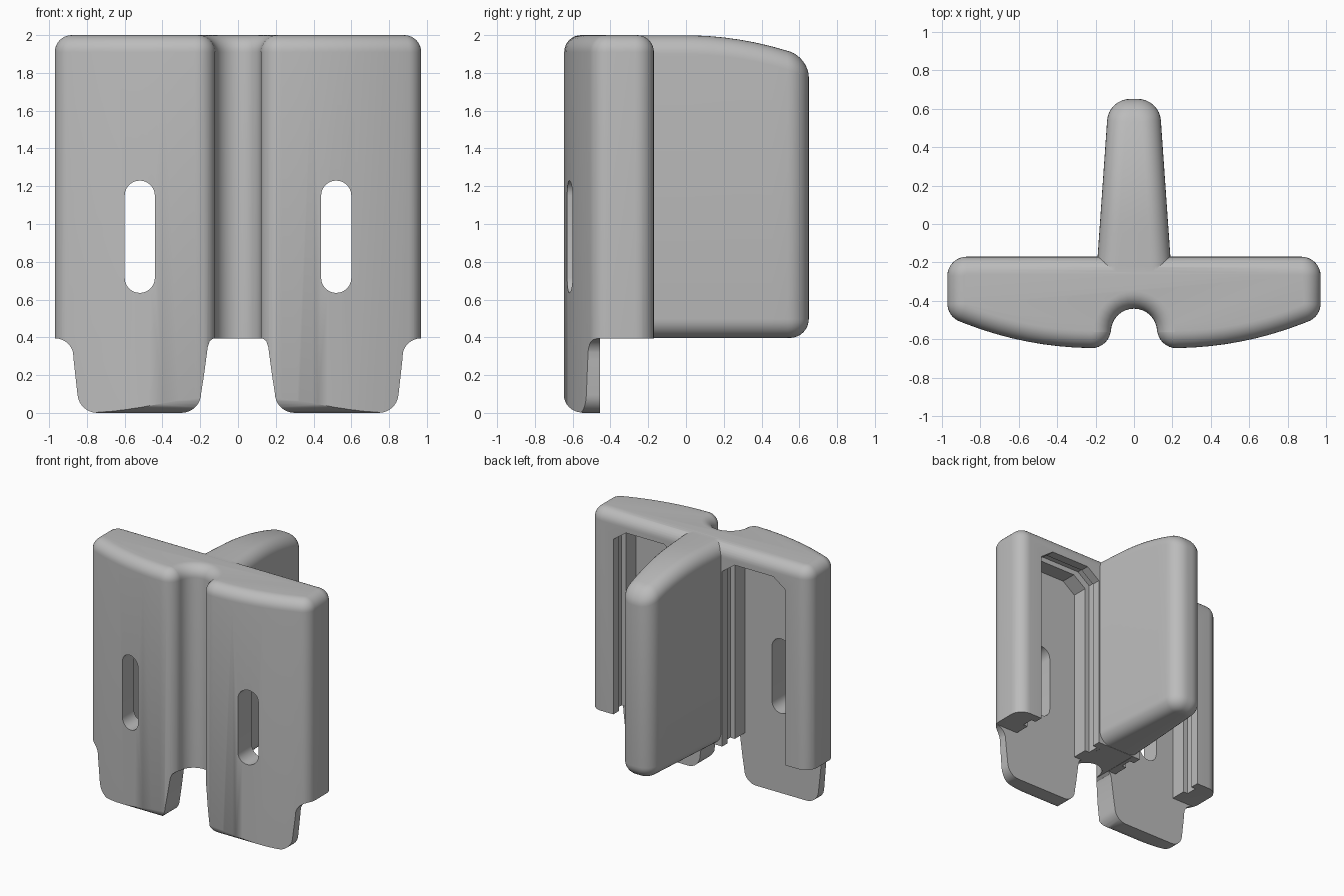
import bpy, bmesh, math

if "Cube" in bpy.data.objects:
    bpy.data.objects.remove(bpy.data.objects["Cube"])

grey = bpy.data.materials.new("plain grey")
grey.use_nodes = True
grey.diffuse_color = (0.5, 0.5, 0.5, 1)
grey.node_tree.nodes["Principled BSDF"].inputs["Base Color"].default_value = (0.5, 0.5, 0.5, 1)


def finish(name, bm):
    bmesh.ops.recalc_face_normals(bm, faces=bm.faces)
    mesh = bpy.data.meshes.new(name)
    bm.to_mesh(mesh)
    bm.free()
    mesh.materials.append(grey)
    obj = bpy.data.objects.new(name, mesh)
    bpy.context.scene.collection.objects.link(obj)
    return obj


def arc(cx, cy, r, a0, a1, n=8):
    angles = [math.radians(a0 + (a1 - a0) * i / n) for i in range(n + 1)]
    return [(cx + r * math.cos(a), cy + r * math.sin(a)) for a in angles]


def mirrored(half):
    """Close a right-hand outline with its mirror image."""
    return half + [(-x, y) for x, y in reversed(half) if x > 1e-5]


def outline(arcs, inset, links):
    """Join arcs into a symmetric outline, inset by a distance."""
    half = []
    for cx, cy, r, a0, a1, side in arcs:
        pts = arc(cx, cy, r - side * inset, a0, a1)
        if half:
            (x0, y0), (x1, y1) = half[-1], pts[0]
            half += [(x0 + (x1 - x0) * t / links, y0 + (y1 - y0) * t / links)
                     for t in range(1, links)]
        half += pts
    pts = mirrored(half)
    if abs(pts[0][0]) < 1e-5:
        pts[0] = (0, pts[0][1])
    return pts


def loft(name, rings, strips):
    bm = bmesh.new()
    loops = [[bm.verts.new(p) for p in ring] for ring in rings]
    n = len(loops[0])
    for a, b in zip(loops, loops[1:]):
        for i in range(n):
            bm.faces.new((a[i], a[(i + 1) % n], b[(i + 1) % n], b[i]))
    for cap in (loops[0], loops[-1]):
        if strips:
            for i in range(n // 2 - 1):
                bm.faces.new((cap[i], cap[i + 1], cap[n - 2 - i], cap[n - 1 - i]))
        else:
            bm.faces.new(cap)
    return finish(name, bm)


def prism_y(name, pts, y0, y1):
    """Extrude an x-z outline along y."""
    return loft(name, [[(x, y, z) for x, z in pts] for y in (y0, y1)], False)


def fillet(r, steps=8):
    """Pairs of inset and depth along a quarter round, side to cap."""
    for i in range(steps + 1):
        a = math.pi / 2 * i / steps
        yield r * (1 - math.cos(a)), r * (1 - math.sin(a))


# Two wings joined around a front channel, with a rounded top rim
wing_arcs = [(0, -0.56, 0.12, 90, 0, -1), (0.22, -0.545, 0.1, 180, 271, 1),
             (0.2, 1.215, 1.86, 271, 291, 1), (0.87, -0.413, 0.1, 291, 360, 1),
             (0.87, -0.27, 0.1, 0, 90, 1)]
rings = [[(x, y, -0.02) for x, y in outline(wing_arcs, 0, 1)]]
for inset, depth in fillet(0.09):
    rings.append([(x, y, 2 - depth) for x, y in outline(wing_arcs, inset, 1)])
body = loft("bracket_body", rings, False)

# Tapered rear fin with a drooping top and rounded edges
fin_arcs = [(0.098, -0.3, 0.1, 0, 4, 1), (0.02, 0.53, 0.12, 4, 90, 1)]
rings = []
for inset, depth in reversed(list(fillet(0.1))):
    rings.append([(x, y, 0.397 + depth) for x, y in outline(fin_arcs, inset, 10)])
for inset, depth in fillet(0.1):
    rings.append([(x, y, 1.999 - depth - 0.08 * (max(y, 0) / 0.53) ** 2)
                  for x, y in outline(fin_arcs, inset, 10)])
fin = loft("rear_fin", rings, True)

# Front silhouette with two lower tabs
half = [(0, 0.395), (0.13, 0.395), (0.15, 0.38), (0.16, 0.35), (0.18, 0.2)]
half += arc(0.3, 0.105, 0.105, 180, 270) + arc(0.745, 0.105, 0.105, 270, 355)
half += [(0.87, 0.28)] + arc(0.97, 0.295, 0.1, 165, 95) + [(1.1, 0.395), (1.1, 2.2)]
keep = prism_y("tab_silhouette", mirrored(half), -1, 1)

jobs = [(fin, "UNION"), (keep, "INTERSECT")]

# Clear the space behind the tabs
gap = prism_y("tab_clearance", [(-1.2, -0.2), (1.2, -0.2), (1.2, 0.394), (-1.2, 0.394)], -0.455, 0.1)
jobs.append((gap, "DIFFERENCE"))

# Round the lower front edge of the tabs
edge = [(-0.7, 0.1)] + arc(-0.55, 0.1, 0.098, 180, 270) + [(-0.55, -0.1), (-0.7, -0.1)]
jobs.append((loft("tab_edge_round", [[(x, y, z) for y, z in edge] for x in (-1.2, 1.2)], False),
             "DIFFERENCE"))


def pocket_shape(x0, x1, top):
    return [(x0, -0.1), (x1, -0.1), (x1, top - 0.08), (x1 - 0.11, top),
            (x0 + 0.11, top), (x0, top - 0.08)]


# Rear pocket, its rail groove and the through slot in each wing
slot = arc(0.52, 1.15, 0.08, 0, 180, 12) + arc(0.52, 0.715, 0.08, 180, 360, 12)
for s, side in ((1, "left"), (-1, "right")):
    for name, pts, y0, y1 in (("pocket", pocket_shape(0.2, 0.76, 1.87), -0.455, 0.1),
                              ("groove", pocket_shape(0.16, 0.80, 1.91), -0.33, -0.24),
                              ("slot", slot, -1, 0.1)):
        cutter = prism_y(side + "_" + name, [(s * x, z) for x, z in pts], y0, y1)
        jobs.append((cutter, "DIFFERENCE"))

for tool, operation in jobs:
    mod = body.modifiers.new(tool.name, "BOOLEAN")
    mod.object, mod.operation, mod.solver = tool, operation, "EXACT"
    tool.hide_render = True

# Bake the shape and discard the helpers
bpy.context.view_layer.update()
graph = bpy.context.evaluated_depsgraph_get()
baked = bpy.data.meshes.new_from_object(body.evaluated_get(graph))
body.modifiers.clear()
body.data = baked
for tool, _ in jobs:
    bpy.data.objects.remove(tool)
baked.materials.clear()
baked.materials.append(grey)
for face in baked.polygons:
    face.material_index = 0

bpy.ops.object.select_all(action="DESELECT")
body.select_set(True)
bpy.context.view_layer.objects.active = body
bpy.ops.object.shade_smooth_by_angle(angle=math.radians(30))
